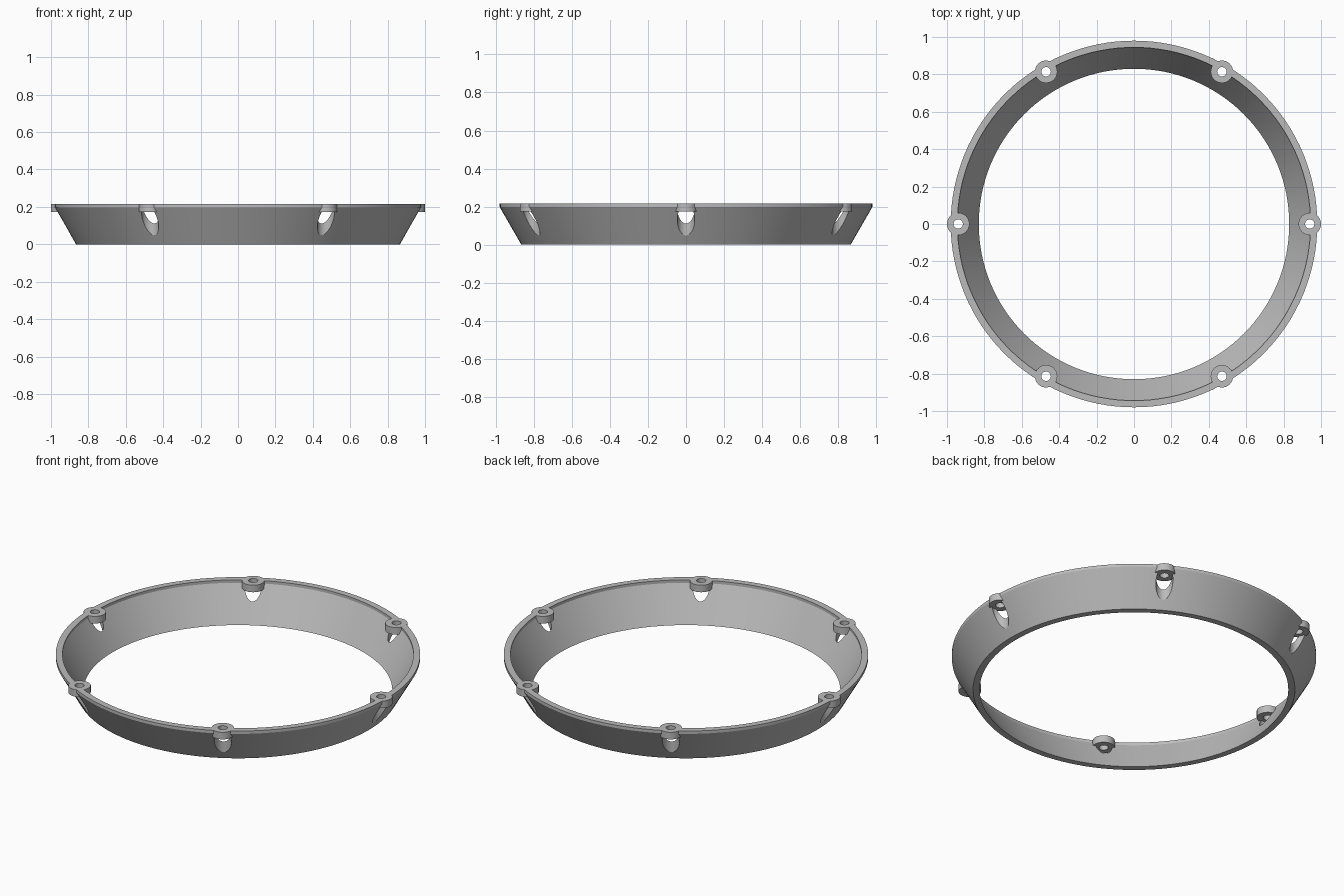
import bpy
import bmesh
import math

cube = bpy.data.objects.get("Cube")
if cube:
    bpy.data.objects.remove(cube)

HEIGHT = 0.215
BOSS_BASE = 0.173
BOSS_CIRCLE = 0.94
SEGMENTS = 128

grey = bpy.data.materials.new("plain grey")
grey.use_nodes = True
colour = (0.5, 0.5, 0.5, 1)
grey.diffuse_color = colour
grey.node_tree.nodes["Principled BSDF"].inputs["Base Color"].default_value = colour


def finish(name, bm):
    bmesh.ops.recalc_face_normals(bm, faces=bm.faces[:])
    mesh = bpy.data.meshes.new(name)
    bm.to_mesh(mesh)
    bm.free()
    mesh.materials.append(grey)
    obj = bpy.data.objects.new(name, mesh)
    bpy.context.collection.objects.link(obj)
    return obj


def lathe(name, profile):
    """Sweep a closed (radius, z) profile around the z axis."""
    bm = bmesh.new()
    loops = []
    for i in range(SEGMENTS):
        a = math.tau * i / SEGMENTS
        loops.append([bm.verts.new((r * math.cos(a), r * math.sin(a), z))
                      for r, z in profile])
    n = len(profile)
    for i in range(SEGMENTS):
        here, there = loops[i], loops[(i + 1) % SEGMENTS]
        for j in range(n):
            k = (j + 1) % n
            bm.faces.new((here[j], there[j], there[k], here[k]))
    return finish(name, bm)


def six_cylinders(name, radius, bottom, top):
    """Six upright cylinders spaced evenly on the boss circle."""
    bm = bmesh.new()
    for i in range(6):
        a = math.tau * i / 6
        new = bmesh.ops.create_cone(bm, cap_ends=True, segments=48, radius1=radius,
                                    radius2=radius, depth=top - bottom)
        bmesh.ops.translate(bm, verts=new["verts"],
                            vec=(BOSS_CIRCLE * math.cos(a), BOSS_CIRCLE * math.sin(a),
                                 (top + bottom) / 2))
    return finish(name, bm)


def combine(target, tool, operation):
    mod = target.modifiers.new(tool.name, 'BOOLEAN')
    mod.object = tool
    mod.operation = operation
    mod.solver = 'EXACT'
    bpy.context.view_layer.objects.active = target
    bpy.ops.object.modifier_apply(modifier=mod.name)
    bpy.data.objects.remove(tool)


# Sloping wall with a short upright rim
ring = lathe("mounting_ring", [(0.866, 0), (0.98, 0.198), (0.98, HEIGHT),
                               (0.944, HEIGHT), (0.944, 0.198), (0.83, 0)])

# Screwdriver clearance, screw bosses, then the screw holes
combine(ring, six_cylinders("clearance", 0.046, -0.1, BOSS_BASE), 'DIFFERENCE')
combine(ring, six_cylinders("bosses", 0.06, BOSS_BASE, HEIGHT), 'UNION')
combine(ring, six_cylinders("screw_holes", 0.025, 0.1, HEIGHT + 0.1), 'DIFFERENCE')

bpy.ops.object.select_all(action='DESELECT')
ring.select_set(True)
bpy.context.view_layer.objects.active = ring
bpy.ops.object.shade_smooth_by_angle(angle=math.radians(25))
